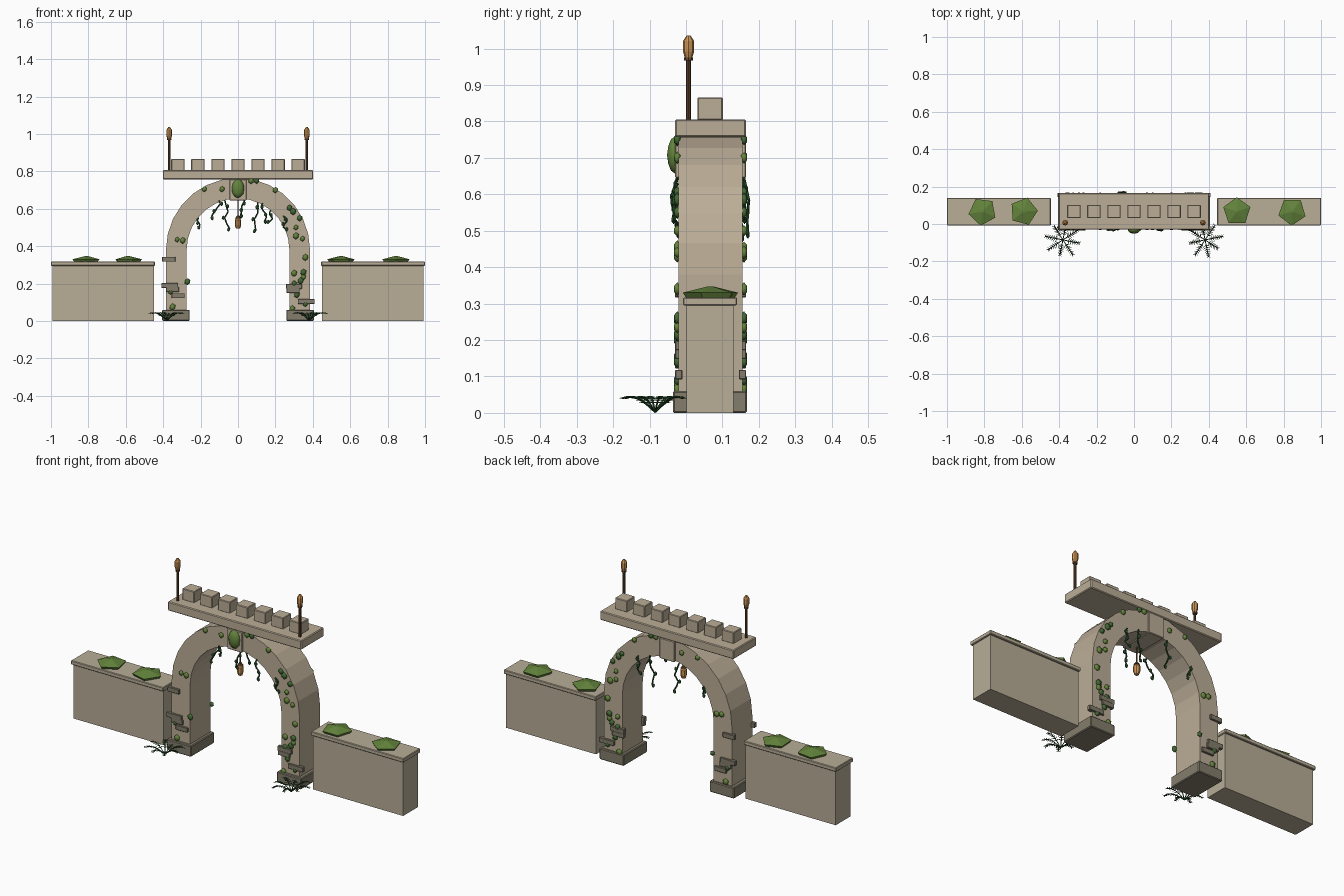
import bpy, bmesh, math, random
from mathutils import Vector, Matrix

random.seed(4)
old = bpy.data.objects.get("Cube")
if old:
    bpy.data.objects.remove(old, do_unlink=True)

MID = 0.067            # depth centre of the gate
FRONT, BACK = -0.02, 0.155


def material(name, r, g, b):
    m = bpy.data.materials.new(name)
    m.use_nodes = True
    m.diffuse_color = (r, g, b, 1)
    bsdf = m.node_tree.nodes["Principled BSDF"]
    bsdf.inputs["Base Color"].default_value = (r, g, b, 1)
    bsdf.inputs["Roughness"].default_value = 0.9
    return m


STONE = material("warm stone", 0.50, 0.42, 0.31)
WALL = material("wall stone", 0.48, 0.42, 0.31)
DARK = material("weathered stone", 0.23, 0.205, 0.15)
MOSS = material("moss green", 0.125, 0.23, 0.045)
LEAF = material("ivy green", 0.055, 0.14, 0.035)
FERN = material("fern green", 0.02, 0.075, 0.022)
WOOD = material("dark wood", 0.13, 0.062, 0.027)
AMBER = material("amber lamp", 0.62, 0.30, 0.09)


def finish(bm, name, mat, bevel=0, smooth=False):
    bmesh.ops.recalc_face_normals(bm, faces=bm.faces)
    me = bpy.data.meshes.new(name)
    bm.to_mesh(me)
    bm.free()
    me.materials.append(mat)
    ob = bpy.data.objects.new(name, me)
    bpy.context.collection.objects.link(ob)
    if bevel:
        mod = ob.modifiers.new("soft edge", "BEVEL")
        mod.width = bevel
        mod.segments = 1
    if smooth:
        for p in me.polygons:
            p.use_smooth = True


def box(bm, x0, x1, y0, y1, z0, z1):
    m = Matrix.Translation(((x0 + x1) / 2, (y0 + y1) / 2, (z0 + z1) / 2))
    bmesh.ops.create_cube(bm, size=1, matrix=m @ Matrix.Diagonal((x1 - x0, y1 - y0, z1 - z0, 1)))


def rod(bm, a, b, r1, r2=None, sides=6):
    a, b = Vector(a), Vector(b)
    d = b - a
    m = Matrix.Translation((a + b) / 2) @ d.to_track_quat("Z", "Y").to_matrix().to_4x4()
    bmesh.ops.create_cone(bm, cap_ends=True, segments=sides, radius1=r1,
                          radius2=r1 if r2 is None else r2, depth=d.length, matrix=m)


def blob(bm, pos, sx, sy, sz, detail=1):
    m = Matrix.Translation(pos) @ Matrix.Diagonal((sx, sy, sz, 1))
    bmesh.ops.create_icosphere(bm, subdivisions=detail, radius=1, matrix=m)


# Arch: one closed strip from foot to foot, extruded through the depth
bm = bmesh.new()
STEPS, SPRING, OUTER, INNER = 14, 0.38, 0.385, 0.275
angles = [math.pi * i / STEPS for i in range(STEPS + 1)]


def rim(r):
    arc = [(r * math.cos(a), SPRING + r * math.sin(a)) for a in angles]
    return [(r, 0.05)] + arc + [(-r, 0.05)]


rows = [[bm.verts.new((x, y, z)) for x, z in rim(r)]
        for r, y in ((OUTER, FRONT), (OUTER, BACK), (INNER, BACK), (INNER, FRONT))]
for k in range(4):
    a, b = rows[k], rows[(k + 1) % 4]
    for i in range(len(a) - 1):
        bm.faces.new((a[i], a[i + 1], b[i + 1], b[i]))
for end in (0, -1):
    bm.faces.new([row[end] for row in rows])
finish(bm, "arch", STONE)

# Pillar feet
bm = bmesh.new()
for s in (-1, 1):
    box(bm, *sorted((s * 0.258, s * 0.405)), -0.036, 0.167, 0, 0.06)
finish(bm, "pillar_feet", DARK, 0.004)

# Keystone, lintel and battlements
bm = bmesh.new()
box(bm, -0.045, 0.045, -0.03, 0.165, 0.645, 0.757)
finish(bm, "keystone", STONE, 0.003)
bm = bmesh.new()
box(bm, -0.402, 0.402, -0.03, 0.165, 0.757, 0.806)
finish(bm, "lintel", STONE, 0.004)
bm = bmesh.new()
for i in range(-3, 4):
    x = i * 0.107
    box(bm, x - 0.036, x + 0.036, 0.031, 0.101, 0.804, 0.866)
finish(bm, "battlements", STONE, 0.003)

# Side walls with caps
for s, side in ((-1, "right"), (1, "left")):
    bm = bmesh.new()
    box(bm, *sorted((s * 0.45, s * 0.992)), 0.002, 0.13, 0, 0.298)
    finish(bm, side + "_wall", WALL)
    bm = bmesh.new()
    box(bm, *sorted((s * 0.445, s)), -0.008, 0.14, 0.295, 0.317)
    finish(bm, side + "_wall_cap", WALL, 0.003)

# Five-sided moss mounds on the walls
bm = bmesh.new()
for x, turn in ((-0.81, 0.5), (-0.59, 1.0), (0.55, 0.0), (0.845, 0.6)):
    place = Matrix.Translation((x, MID, 0)) @ Matrix.Rotation(turn, 4, "Z")
    for z0, z1, r1, r2 in ((0.315, 0.33, 0.066, 0.076), (0.33, 0.347, 0.076, 0.008)):
        bmesh.ops.create_cone(bm, cap_ends=True, segments=5, radius1=r1, radius2=r2, depth=z1 - z0,
                              matrix=place @ Matrix.Translation((0, 0, (z0 + z1) / 2)))
finish(bm, "wall_moss", MOSS)

# Moss shield on the keystone
bm = bmesh.new()
blob(bm, (0, -0.03, 0.708), 0.034, 0.022, 0.051, 2)
finish(bm, "keystone_moss", MOSS, smooth=True)

# Raised bricks on both faces of the pillars
bm = bmesh.new()
for x, z, w in ((-0.37, 0.33, 0.07), (-0.365, 0.19, 0.09), (-0.35, 0.168, 0.07), (-0.32, 0.135, 0.07),
                (0.30, 0.185, 0.085), (0.295, 0.162, 0.07), (0.365, 0.105, 0.09)):
    for y in (FRONT, BACK):
        box(bm, x - w / 2, x + w / 2, y - 0.01, y + 0.01, z - 0.013, z + 0.013)
finish(bm, "raised_bricks", DARK, 0.002)

# Ivy clumps climbing both faces, in two greens
mossy = [(-.18, .705), (-.085, .705), (-.325, .435), (-.35, .075), (.07, .75), (.2, .7), (.31, .5),
         (.345, .44), (.36, .34), (.3, .255), (.35, .235), (.29, .065), (.31, .455), (-.295, .43)]
leafy = [(.1, .75), (.275, .605), (.295, .585), (.33, .55), (.335, .215), (.35, .26), (.3, .2),
         (.315, .14), (.36, .09), (-.27, .21), (-.36, .155)]
for name, mat, spots in (("moss_clumps", MOSS, mossy), ("ivy_clumps", LEAF, leafy)):
    bm = bmesh.new()
    for x, z in spots:
        for y in (FRONT - 0.004, BACK + 0.004):
            r = random.uniform(0.013, 0.018)
            blob(bm, (x, y, z), r, 0.01, r * 1.1)
    finish(bm, name, mat, smooth=True)

# Hanging vines with small leaves, alternating between the two faces
bm = bmesh.new()
vines = ((-0.215, 0.56, 0.5), (-0.10, 0.645, 0.55), (-0.07, 0.645, 0.49), (0.035, 0.645, 0.56),
         (0.105, 0.64, 0.48), (0.13, 0.63, 0.53), (0.175, 0.62, 0.53), (0.24, 0.56, 0.49))
for n, (x, top, low) in enumerate(vines):
    p = Vector((x, BACK + 0.004 if n % 2 == 0 else FRONT - 0.004, top))
    for i in range(5):
        q = p + Vector((random.uniform(-0.02, 0.02), random.uniform(-0.008, 0.008), (low - top) / 5))
        rod(bm, p, q, 0.0042, sides=5)
        if i % 2 == 0:
            blob(bm, q + Vector((random.choice((-1, 1)) * 0.007, 0, 0)), 0.009, 0.006, 0.012)
        p = q
finish(bm, "hanging_vines", FERN)

# Ferns by the feet: arching fronds with paired leaflets
for s, side in ((-1, "right"), (1, "left")):
    bm = bmesh.new()
    root = Vector((s * 0.38, -0.085, 0.002))
    for k in range(8):
        a = math.tau * k / 8 + 0.2 * s
        out = Vector((math.cos(a), math.sin(a), 0))
        across = Vector((-out.y, out.x, 0))
        reach = random.uniform(0.08, 0.095)
        p = root
        for i in range(1, 10):
            t = i / 9
            q = root + out * reach * t + Vector((0, 0, 0.042 * math.sin(t * 2)))
            rod(bm, p, q, 0.0025, sides=4)
            if i > 2:
                for d in (-1, 1):
                    rod(bm, q, q + across * d * 0.02 * (1.2 - t * 0.7) + out * 0.008, 0.003, 0.0005, 3)
            p = q
    finish(bm, side + "_fern", FERN)


# Lamps: a short stack of tapered rings
def lamp(bm, x, y, z, r, h):
    levels = ((0, 0.65), (0.3, 1), (0.75, 1), (0.9, 0.6), (1, 0.35))
    for (t0, k0), (t1, k1) in zip(levels, levels[1:]):
        rod(bm, (x, y, z + t0 * h), (x, y, z + t1 * h), r * k0, r * k1, 8)


for s, side in ((-1, "right"), (1, "left")):
    x, y = s * 0.368, 0.007
    bm = bmesh.new()
    rod(bm, (x, y, 0.8), (x, y, 0.975), 0.0065, sides=8)
    rod(bm, (x, y, 0.967), (x, y, 0.976), 0.012, sides=8)
    finish(bm, side + "_lamp_post", WOOD)
    bm = bmesh.new()
    lamp(bm, x, y, 0.974, 0.0155, 0.062)
    finish(bm, side + "_lamp", AMBER)

LAMP_Y = 0.02
bm = bmesh.new()
rod(bm, (0, LAMP_Y, 0.555), (0, LAMP_Y, 0.65), 0.004)
rod(bm, (0, LAMP_Y, 0.548), (0, LAMP_Y, 0.563), 0.016, 0.006, 8)
finish(bm, "hanging_lamp_chain", WOOD)
bm = bmesh.new()
lamp(bm, 0, LAMP_Y, 0.495, 0.017, 0.06)
finish(bm, "hanging_lamp", AMBER)
